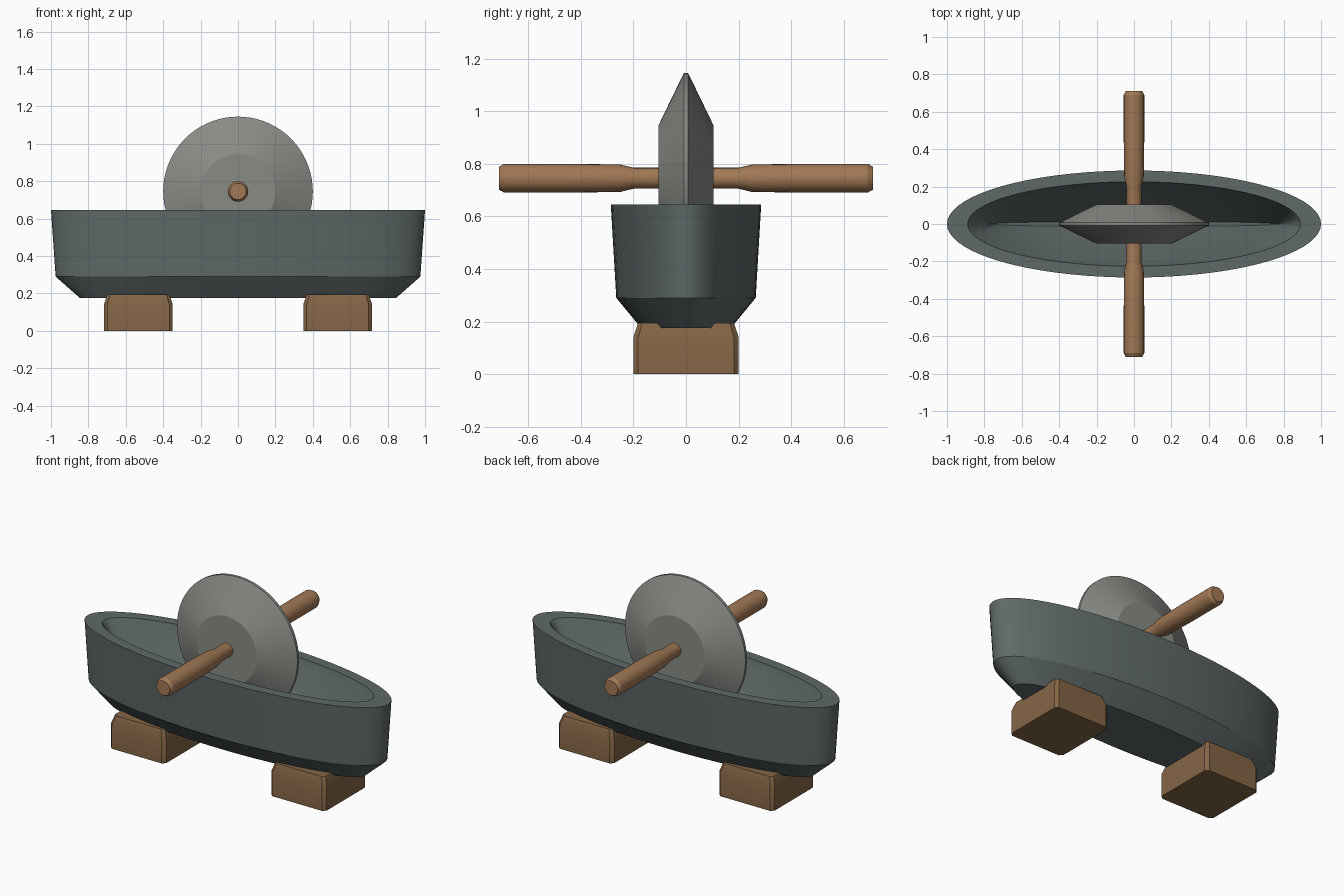
import bpy, bmesh, math

if "Cube" in bpy.data.objects:
    bpy.data.objects.remove(bpy.data.objects["Cube"])


def material(name, rgb):
    m = bpy.data.materials.new(name)
    m.diffuse_color = (*rgb, 1)
    m.use_nodes = True
    m.node_tree.nodes["Principled BSDF"].inputs["Base Color"].default_value = m.diffuse_color
    return m


IRON = material("dark_iron", (0.115, 0.14, 0.14))
STONE = material("grey_stone", (0.25, 0.26, 0.235))
WOOD = material("wood", (0.36, 0.19, 0.09))
BASE = material("base_wood", (0.23, 0.13, 0.06))


def loft(name, rings, mat, closed=False, angle=25):
    """Skin a list of point rings; cap both ends."""
    bm = bmesh.new()
    loops = [[bm.verts.new(p) for p in ring] for ring in rings]
    n = len(loops[0])
    for a, b in zip(loops, loops[1:]):
        for i in range(n):
            j = (i + 1) % n
            bm.faces.new((a[i], a[j], b[j], b[i]))
    bm.faces.new(loops[0][::-1])
    bm.faces.new(loops[-1])
    bmesh.ops.recalc_face_normals(bm, faces=bm.faces)
    me = bpy.data.meshes.new(name)
    bm.to_mesh(me)
    bm.free()
    ob = bpy.data.objects.new(name, me)
    bpy.context.collection.objects.link(ob)
    me.materials.append(mat)
    bpy.ops.object.select_all(action='DESELECT')
    ob.select_set(True)
    bpy.context.view_layer.objects.active = ob
    bpy.ops.object.shade_smooth_by_angle(angle=math.radians(angle))
    return ob


def ellipse(a, b, z, n=72):
    return [(a * math.cos(2 * math.pi * i / n), b * math.sin(2 * math.pi * i / n), z)
            for i in range(n)]


def lathe_y(name, profile, z, n, mat):
    """Revolve (y, radius) pairs around a horizontal y axis at height z."""
    rings = [[(r * math.cos(2 * math.pi * i / n), y, z + r * math.sin(2 * math.pi * i / n))
              for i in range(n)] for y, r in profile]
    return loft(name, rings, mat)


def chamfered_rect(cx, hx, hy, c, z):
    return [(cx + sx * x, sy * y, z) for sx, sy, x, y in (
        (1, -1, hx, hy - c), (1, 1, hx, hy - c), (1, 1, hx - c, hy), (-1, 1, hx - c, hy),
        (-1, 1, hx, hy - c), (-1, -1, hx, hy - c), (-1, -1, hx - c, hy), (1, -1, hx - c, hy))]


# Boat-shaped trough: outside from the bottom up, over the rim, down into the groove
loft("trough", [ellipse(*p) for p in (
    (0.845, 0.17, 0.175), (0.975, 0.265, 0.29), (1.0, 0.286, 0.645),
    (0.89, 0.226, 0.645), (0.86, 0.213, 0.60), (0.76, 0.014, 0.32))], IRON)

# Grinding wheel with flat hub and bevelled edge
lathe_y("grinding_wheel", [(-0.105, 0.2), (-0.012, 0.392), (-0.008, 0.4),
                           (0.008, 0.4), (0.012, 0.392), (0.105, 0.2)], 0.745, 72, STONE)

# Axle handle, mirrored profile
half = [(0.20, 0.04), (0.25, 0.052), (0.45, 0.055), (0.69, 0.055), (0.71, 0.044)]
lathe_y("axle_handle", [(-y, r) for y, r in reversed(half)] + half, 0.745, 24, WOOD)

# Two support blocks
for side, label in ((-1, "left"), (1, "right")):
    cx = side * 0.533
    loft(label + "_support_block", [
        chamfered_rect(cx, 0.184, 0.2, 0.018, 0.0),
        chamfered_rect(cx, 0.184, 0.2, 0.018, 0.14),
        chamfered_rect(cx, 0.166, 0.182, 0.016, 0.195)], BASE)
